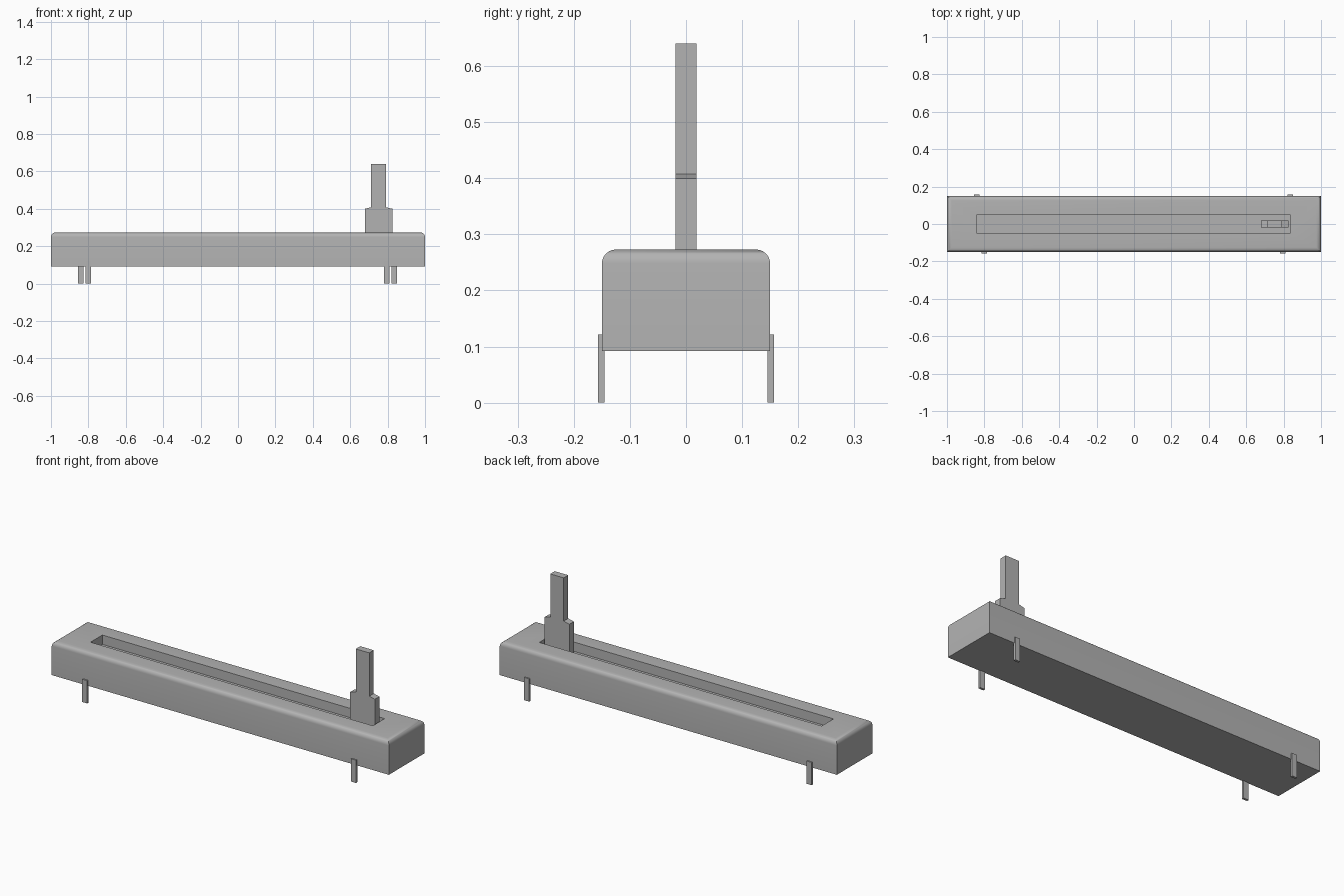
import bpy
import bmesh
from mathutils import Vector

cube = bpy.data.objects.get("Cube")
if cube:
    bpy.data.objects.remove(cube, do_unlink=True)

grey = bpy.data.materials.new("plain grey")
grey.use_nodes = True
colour = (0.45, 0.45, 0.45, 1)
grey.diffuse_color = colour
grey.node_tree.nodes["Principled BSDF"].inputs["Base Color"].default_value = colour


def finish(name, bm):
    bmesh.ops.recalc_face_normals(bm, faces=bm.faces)
    mesh = bpy.data.meshes.new(name)
    bm.to_mesh(mesh)
    bm.free()
    mesh.materials.append(grey)
    ob = bpy.data.objects.new(name, mesh)
    bpy.context.collection.objects.link(ob)
    return ob


def box_mesh(low, high):
    bm = bmesh.new()
    bmesh.ops.create_cube(bm, size=1)
    low, high = Vector(low), Vector(high)
    for v in bm.verts:
        v.co = (low + high) / 2 + v.co * (high - low)
    return bm


# Housing with rounded top rim
TOP = 0.273
bm = box_mesh((-1, -0.15, 0.092), (1, 0.15, TOP))
rim = [e for e in bm.edges if all(v.co.z > 0.2 for v in e.verts)]
bmesh.ops.bevel(bm, geom=rim, offset=0.025, segments=6, profile=0.5, affect='EDGES')
housing = finish("housing", bm)

# Long slot sunk into the top
cutter = finish("slot_cutter", box_mesh((-0.84, -0.05, TOP - 0.05), (0.835, 0.05, TOP + 0.1)))
cutter.hide_render = True
cut = housing.modifiers.new("slot", 'BOOLEAN')
cut.object = cutter
cut.operation = 'DIFFERENCE'
cut.solver = 'EXACT'
bpy.ops.object.select_all(action='DESELECT')
housing.select_set(True)
bpy.context.view_layer.objects.active = housing
bpy.ops.object.modifier_apply(modifier=cut.name)
bpy.data.objects.remove(cutter, do_unlink=True)
bpy.ops.object.shade_smooth_by_angle(angle=0.6)

# Slider lever: stepped profile mirrored about its centre line, extruded in y
half = [(0.073, 0.22), (0.073, 0.4), (0.04, 0.408), (0.04, 0.64)]
outline = half + [(-x, z) for x, z in reversed(half)]
bm = bmesh.new()
face = bm.faces.new([bm.verts.new((0.752 + x, -0.019, z)) for x, z in outline])
extruded = bmesh.ops.extrude_face_region(bm, geom=[face])["geom"]
bmesh.ops.translate(bm, vec=(0, 0.038, 0),
                    verts=[g for g in extruded if isinstance(g, bmesh.types.BMVert)])
finish("slider_lever", bm)

# Solder pins: a pair on each long side
for side, y, centres in (("front", -0.151, (-0.8, 0.795)), ("back", 0.151, (-0.84, 0.835))):
    for hand, x in zip(("right", "left"), centres):
        finish(f"{side}_{hand}_pin",
               box_mesh((x - 0.015, y - 0.006, 0), (x + 0.015, y + 0.006, 0.122)))
